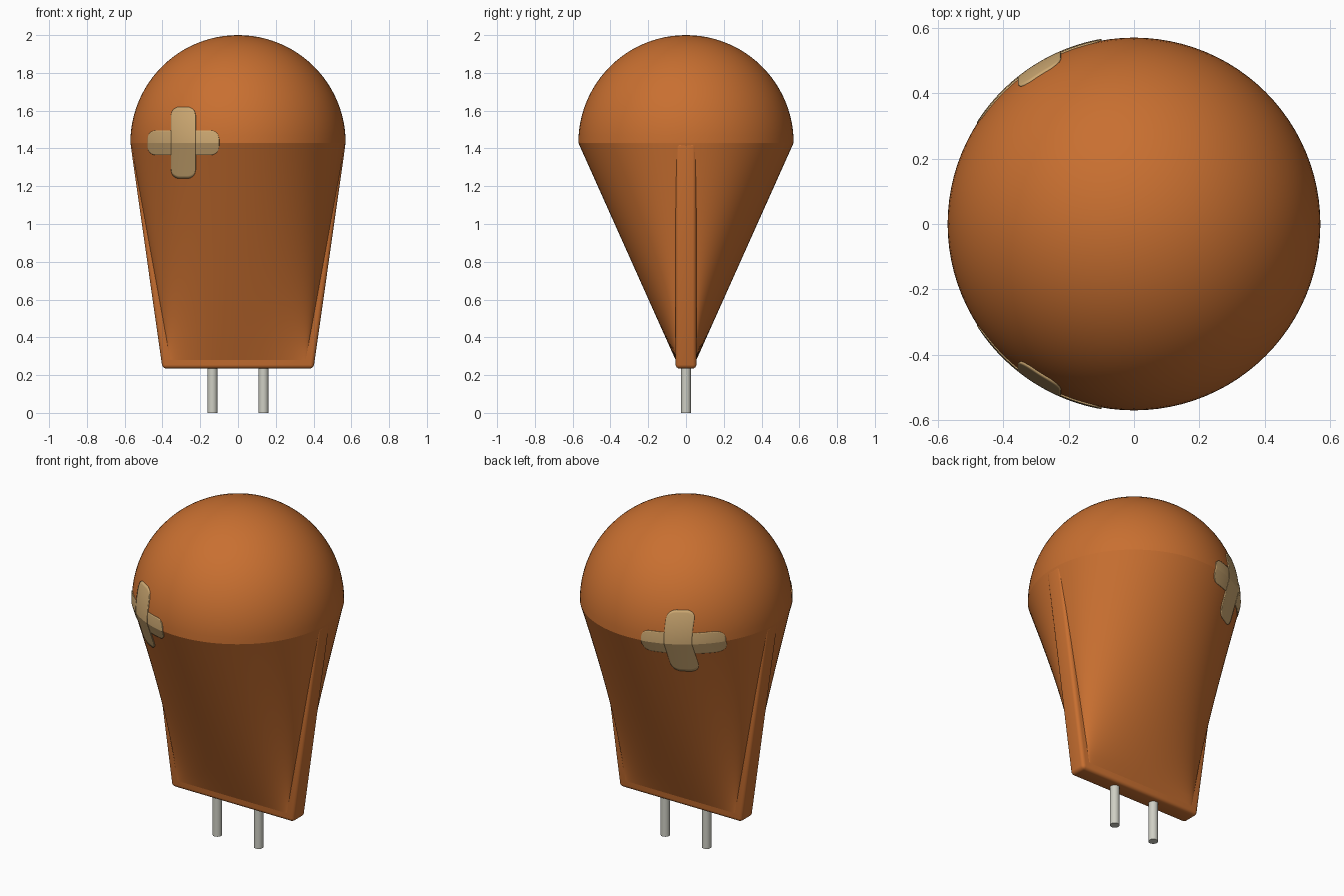
import bpy, bmesh, math

if "Cube" in bpy.data.objects:
    bpy.data.objects.remove(bpy.data.objects["Cube"], do_unlink=True)


def material(name, rgb, rough=0.6):
    m = bpy.data.materials.new(name)
    m.use_nodes = True
    m.diffuse_color = (*rgb, 1)
    bsdf = next(n for n in m.node_tree.nodes if n.type == 'BSDF_PRINCIPLED')
    bsdf.inputs["Base Color"].default_value = (*rgb, 1)
    bsdf.inputs["Roughness"].default_value = rough
    return m


ORANGE = material("orange", (0.58, 0.16, 0.03))
TAN = material("tan", (0.62, 0.40, 0.17))
METAL = material("pale_metal", (0.62, 0.62, 0.55))

R, Z_EQ = 0.57, 1.43          # dome radius and equator height
Z_LOW, Z_BASE = 0.28, 0.235   # foot of the taper, underside of the slab
HALF_T, HALF_L = 0.055, 0.36  # half thickness and half length at the foot
SEG = 48                      # segments per half turn


def finish(bm, name, mat, angle=30):
    bmesh.ops.remove_doubles(bm, verts=bm.verts, dist=1e-5)
    me = bpy.data.meshes.new(name)
    bm.to_mesh(me)
    bm.free()
    ob = bpy.data.objects.new(name, me)
    bpy.context.collection.objects.link(ob)
    me.materials.append(mat)
    bpy.ops.object.select_all(action='DESELECT')
    ob.select_set(True)
    bpy.context.view_layer.objects.active = ob
    bpy.ops.object.shade_smooth_by_angle(angle=math.radians(angle))
    return ob


def skin(bm, rows, closed=False, flip=False):
    """Join rows of points with quads."""
    vs = [[bm.verts.new(p) for p in row] for row in rows]
    n = len(vs[0])
    for lo, hi in zip(vs, vs[1:]):
        for i in range(n if closed else n - 1):
            j = (i + 1) % n
            q = (lo[i], lo[j], hi[j], hi[i])
            bm.faces.new(q[::-1] if flip else q)
    return vs


def taper_ring(t):
    """Section that blends from a thin rectangle (t=0) to a circle (t=1)."""
    a, s, b = HALF_L + (R - HALF_L) * t, HALF_T * (1 - t), R * t
    z = Z_LOW + (Z_EQ - Z_LOW) * t
    ring = []
    for side in (0, 1):
        shift = -s if side else s
        for k in range(SEG + 1):
            th = math.pi * (side + k / SEG)
            ring.append((a * math.cos(th), b * math.sin(th) + shift, z))
    return ring


# Tapered body
bm = bmesh.new()
rings = skin(bm, [taper_ring(k / 24) for k in range(25)], closed=True)
bm.faces.new(rings[0][::-1])
finish(bm, "tapered_body", ORANGE, 40)

# Dome
bm = bmesh.new()
dome = []
for k in range(25):
    e = math.pi / 2 * k / 24
    dome.append([(R * math.cos(e) * math.cos(math.pi * i / SEG),
                  R * math.cos(e) * math.sin(math.pi * i / SEG),
                  Z_EQ + R * math.sin(e)) for i in range(2 * SEG)])
skin(bm, dome, closed=True)
bmesh.ops.dissolve_degenerate(bm, dist=1e-5, edges=bm.edges)
finish(bm, "dome", ORANGE)

# Flat trapezoid slab that forms the base and the side ridges
bm = bmesh.new()
slab = [[(-w, -HALF_T, z), (w, -HALF_T, z), (w, HALF_T, z), (-w, HALF_T, z)]
        for w, z in ((0.40, Z_BASE), (R, Z_EQ))]
v = skin(bm, slab, closed=True)
bm.faces.new(v[0][::-1])
bm.faces.new(v[1])
bmesh.ops.bevel(bm, geom=bm.edges[:], offset=0.02, segments=4, profile=0.5, affect='EDGES')
finish(bm, "base_slab", ORANGE, 40)


def surface_y(x, z):
    """Half depth of the body at x, z."""
    if z >= Z_EQ:
        return math.sqrt(R * R - x * x - (z - Z_EQ) ** 2)
    t = (z - Z_LOW) / (Z_EQ - Z_LOW)
    a = HALF_L + (R - HALF_L) * t
    return HALF_T * (1 - t) + R * t * math.sqrt(max(0, 1 - (x / a) ** 2))


# Rounded cross marks on front and back
CX, ARM, HALF, ROUND = -0.29, 0.19, 0.065, 0.045


def corner(d):
    """Height lost to a rounded corner at distance d from the arm's edge."""
    return 0 if d >= ROUND else ROUND - math.sqrt(ROUND ** 2 - (ROUND - d) ** 2)


def cross_mark(name, side):
    bm = bmesh.new()
    for x0, x1, height in ((-ARM, -HALF, HALF), (-HALF, HALF, ARM), (HALF, ARM, HALF)):
        cols = []
        for i in range(25):
            d = x0 + (x1 - x0) * i / 24
            h = height - corner((HALF if height == ARM else ARM) - abs(d))
            col = []
            for k in range(-12, 13):
                z = Z_EQ + h * k / 12
                col.append((CX + d, side * (surface_y(CX + d, z) + 0.005), z))
            cols.append(col)
        skin(bm, cols, flip=side < 0)
    ob = finish(bm, name, TAN, 9)
    mod = ob.modifiers.new("thickness", 'SOLIDIFY')
    mod.thickness = 0.008
    mod.offset = -1 if side * ob.data.polygons[0].normal.y > 0 else 1


cross_mark("front_cross", -1)
cross_mark("back_cross", 1)

# Two round pins
for name, x in (("left_pin", 0.135), ("right_pin", -0.135)):
    bm = bmesh.new()
    bmesh.ops.create_cone(bm, cap_ends=True, segments=24, radius1=0.026,
                          radius2=0.026, depth=0.27)
    bmesh.ops.translate(bm, verts=bm.verts, vec=(x, 0, 0.135))
    finish(bm, name, METAL)
